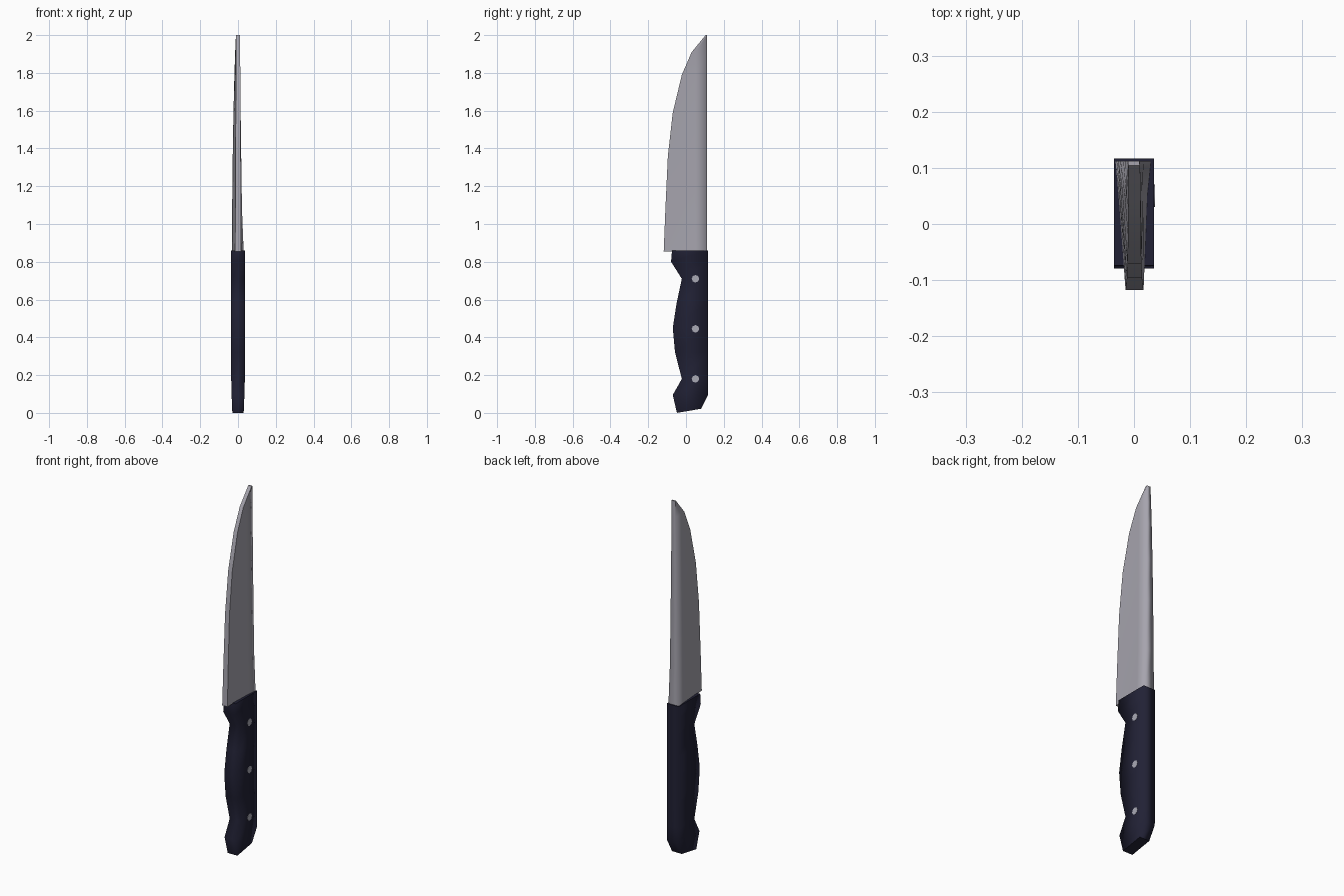
import bpy, bmesh, math

if "Cube" in bpy.data.objects:
    bpy.data.objects.remove(bpy.data.objects["Cube"])


def material(name, rgb):
    m = bpy.data.materials.new(name)
    m.diffuse_color = (*rgb, 1)
    m.use_nodes = True
    m.node_tree.nodes["Principled BSDF"].inputs["Base Color"].default_value = m.diffuse_color
    return m


STEEL = material("steel", (0.38, 0.37, 0.42))
NAVY = material("dark navy", (0.015, 0.015, 0.035))
PALE = material("rivet metal", (0.40, 0.40, 0.46))


def loft(name, rings, mat, sharp_columns=()):
    """Skin closed rings of points, cap both ends, smooth except chosen columns."""
    bm = bmesh.new()
    vs = [[bm.verts.new(p) for p in ring] for ring in rings]
    n = len(rings[0])
    for a, b in zip(vs, vs[1:]):
        for i in range(n):
            j = (i + 1) % n
            bm.faces.new((a[i], a[j], b[j], b[i])).smooth = True
    caps = [bm.faces.new(vs[0][::-1]), bm.faces.new(vs[-1])]
    for cap in caps:
        for e in cap.edges:
            e.smooth = False
    for c in sharp_columns:
        for a, b in zip(vs, vs[1:]):
            bm.edges.get((a[c], b[c])).smooth = False
    bmesh.ops.recalc_face_normals(bm, faces=bm.faces)
    me = bpy.data.meshes.new(name)
    bm.to_mesh(me)
    bm.free()
    me.materials.append(mat)
    ob = bpy.data.objects.new(name, me)
    bpy.context.collection.objects.link(ob)
    return ob


# Blade: cutting-edge y, height, spine left x, spine right x
blade_rows = [(-0.118, 0.855, -0.033, 0.030), (-0.109, 1.08, -0.031, 0.021),
              (-0.096, 1.36, -0.028, 0.017), (-0.070, 1.59, -0.024, 0.014),
              (-0.022, 1.79, -0.019, 0.012), (0.030, 1.91, -0.015, 0.011),
              (0.104, 2.00, -0.011, 0.010)]
rings = []
for y, z, left, right in blade_rows:
    k = 1 - 0.35 * (z - 0.86) / 1.14          # edge thins towards the tip
    mid = max(0.05, y + 0.003)
    rings.append([(-0.015 * k, y, z), (0.017 * k, y, z),
                  (0.6 * right + 0.4 * 0.014 * k, mid, z), (right, 0.112, z),
                  (left, 0.112, z), (0.7 * left - 0.3 * 0.015 * k, mid, z)])
loft("blade", rings, STEEL, sharp_columns=(0, 1))

# Handle: belly y, belly z, back y, back z, half width
handle_rows = [(-0.048, 0.00, 0.080, 0.022, 0.030), (-0.070, 0.095, 0.117, 0.095, 0.034),
               (-0.022, 0.18, 0.117, 0.18, 0.036), (-0.058, 0.32, 0.117, 0.32, 0.036),
               (-0.070, 0.45, 0.117, 0.45, 0.036), (-0.050, 0.58, 0.117, 0.58, 0.036),
               (-0.022, 0.71, 0.117, 0.71, 0.036), (-0.079, 0.80, 0.117, 0.80, 0.036),
               (-0.074, 0.86, 0.117, 0.86, 0.036)]
loft("handle", [[(-w, y0, z0), (w, y0, z0), (w, y1, z1), (-w, y1, z1)]
                for y0, z0, y1, z1, w in handle_rows], NAVY)

# Rivets, on the right face only
for i, z in enumerate((0.18, 0.445, 0.71)):
    loft(f"rivet_{i + 1}",
         [[(x, 0.05 + 0.02 * math.cos(a * math.pi / 4),
            z + 0.02 * math.sin(a * math.pi / 4)) for a in range(8)]
          for x in (0.032, 0.0372)], PALE)
